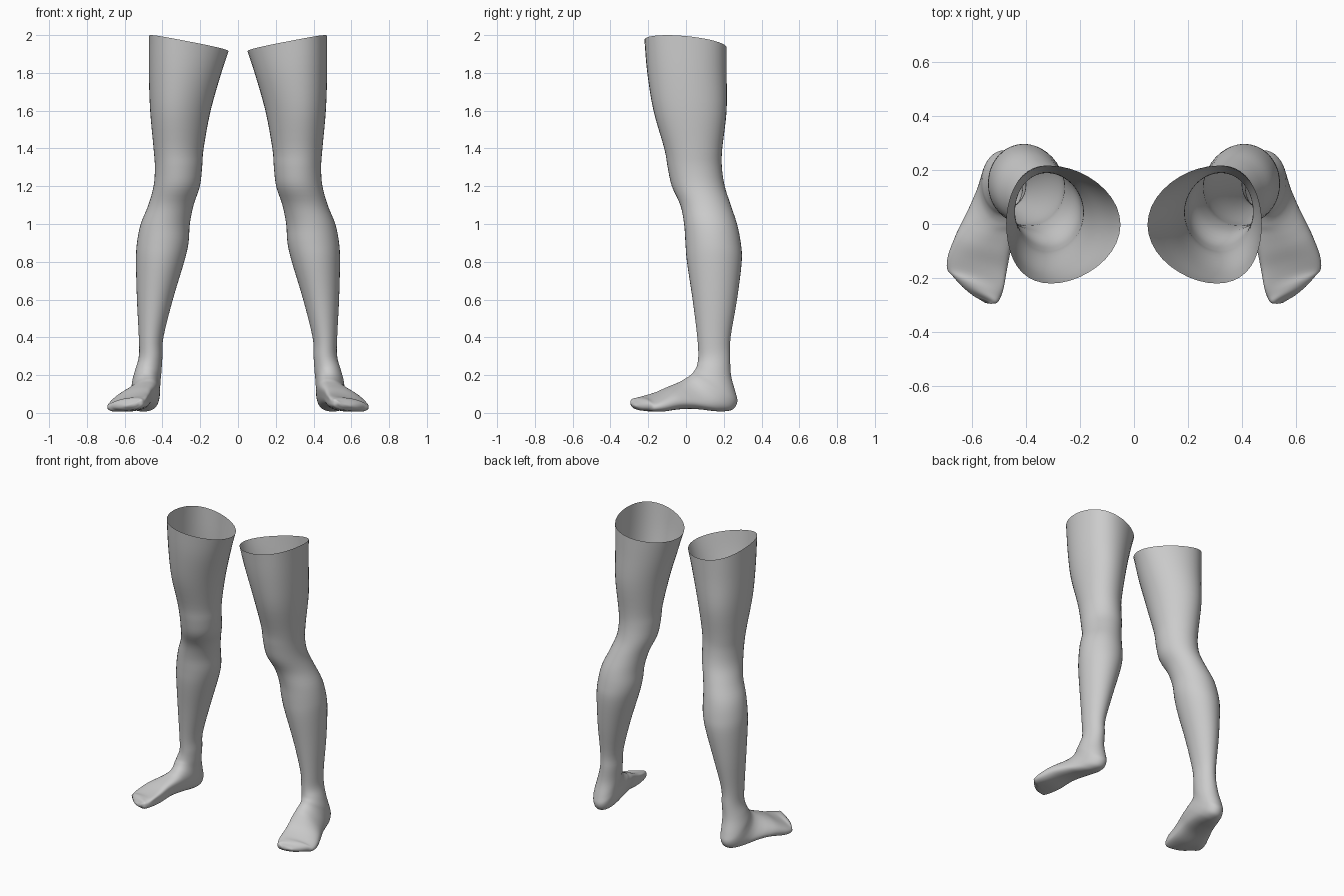
import bpy
import bmesh
import math
from mathutils import Vector

SIDES = 40      # points round each cross-section
STEPS = 4       # smooth steps between two cross-sections

# Remove the default object
if "Cube" in bpy.data.objects:
    bpy.data.objects.remove(bpy.data.objects["Cube"], do_unlink=True)

# Skin material
skin = bpy.data.materials.new("plain grey")
skin.use_nodes = True
grey = (0.6, 0.6, 0.6, 1.0)
skin.diffuse_color = grey
skin.node_tree.nodes["Principled BSDF"].inputs["Base Color"].default_value = grey

# Thigh to shin: height, inner x, outer x, front y, back y
LEG = [
    (1.8, .088, .472, -.205, .215),
    (1.6, .145, .465, -.172, .215),
    (1.4, .182, .447, -.115, .192),
    (1.3, .19, .44, -.097, .19),
    (1.2, .202, .447, -.075, .205),
    (1.1, .235, .475, -.03, .237),
    (1.0, .255, .515, -.01, .27),
    (.9, .262, .535, -.003, .29),
    (.8, .285, .54, .005, .295),
    (.6, .345, .535, .035, .27),
    (.4, .395, .525, .06, .236),
    (.3, .4, .525, .065, .234),
]

# Ankle to toes: inner x, outer x, upper y, upper z, lower y, lower z, toe slant
FOOT = [
    (.405, .545, .058, .25, .238, .2, 0),
    (.41, .56, .045, .225, .262, .11, 0),
    (.412, .565, .03, .205, .272, .06, 0),
    (.413, .572, .01, .19, .25, .02, 0),
    (.416, .585, -.01, .178, .2, .008, 0),
    (.422, .605, -.03, .165, .14, .012, 0),
    (.435, .63, -.06, .15, .06, .022, .01),
    (.455, .66, -.1, .13, -.03, .024, .02),
    (.47, .687, -.15, .103, -.13, .01, .026),
    (.482, .691, -.2, .085, -.2, .01, .035),
    (.494, .67, -.233, .08, -.233, .013, .04),
    (.508, .635, -.262, .074, -.262, .018, .03),
    (.53, .595, -.28, .06, -.28, .032, .015),
]


def ring(inner, outer, front, back, shift=0, rise=0, slant=0, square=0):
    """Oval cross-section between a front and a back point, given as (y, z)."""
    points = []
    mid_x, half = (inner + outer) / 2, (outer - inner) / 2
    for i in range(SIDES):
        angle = math.tau * i / SIDES
        c, s = math.cos(angle), math.sin(angle)
        c = math.copysign(abs(c) ** (1 - square), c)
        s = math.copysign(abs(s) ** (1 - square), s)
        blend = (1 + c) / 2
        x = mid_x + half * s + shift * c * c
        y = back[0] + (front[0] - back[0]) * blend + slant * s
        z = back[1] + (front[1] - back[1]) * blend + rise * s
        points.append(Vector((x, y, max(z, .008))))
    return points


def leg_rings():
    # Slanted open rim of the thigh
    rings = [ring(.05, .472, (-.22, 1.975), (.215, 1.935), shift=.045, rise=.04)]
    for z, inner, outer, front, back in LEG:
        rings.append(ring(inner, outer, (front, z), (back, z),
                          shift=.05 * max(0, z - 1.2)))
    # Sections swing round the heel and run on to the toes, lower on the outside
    for i, (inner, outer, fy, fz, by, bz, slant) in enumerate(FOOT):
        k = min(1, i / 8)
        end = 1 if i < 10 else .5
        rings.append(ring(inner, outer, (fy, fz), (by, bz), shift=-.03 * k * end,
                          rise=-.018 * k * end, slant=slant, square=.2 * k))
    return rings


def smooth(rings):
    """Catmull-Rom curve through matching points of the sections."""
    result = []
    last = len(rings) - 1
    for j in range(last):
        picks = [rings[min(max(j + d, 0), last)] for d in (-1, 0, 1, 2)]
        for step in range(STEPS):
            t = step / STEPS
            row = []
            for a, b, c, d in zip(*picks):
                row.append(b + (c - a) * t / 2
                           + (a * 2 - b * 5 + c * 4 - d) * t * t / 2
                           + (b * 3 - a - c * 3 + d) * t ** 3 / 2)
            result.append(row)
    result.append(rings[last])
    return result


def build_leg(name, side):
    bm = bmesh.new()
    rows = [[bm.verts.new((p.x * side, p.y, p.z)) for p in row]
            for row in smooth(leg_rings())]
    faces = []
    for upper, lower in zip(rows, rows[1:]):
        for i in range(SIDES):
            n = (i + 1) % SIDES
            faces.append((upper[i], lower[i], lower[n], upper[n]))
    # Rounded toe tip
    centre = sum((v.co for v in rows[-1]), Vector()) / SIDES
    tip = bm.verts.new(centre + Vector((-.005 * side, -.012, 0)))
    for i in range(SIDES):
        faces.append((rows[-1][i], tip, rows[-1][(i + 1) % SIDES]))
    for corners in faces:
        face = bm.faces.new(corners if side > 0 else corners[::-1])
        face.smooth = True
    mesh = bpy.data.meshes.new(name)
    bm.to_mesh(mesh)
    bm.free()
    mesh.materials.append(skin)
    obj = bpy.data.objects.new(name, mesh)
    bpy.context.collection.objects.link(obj)


build_leg("left_leg", 1)
build_leg("right_leg", -1)
